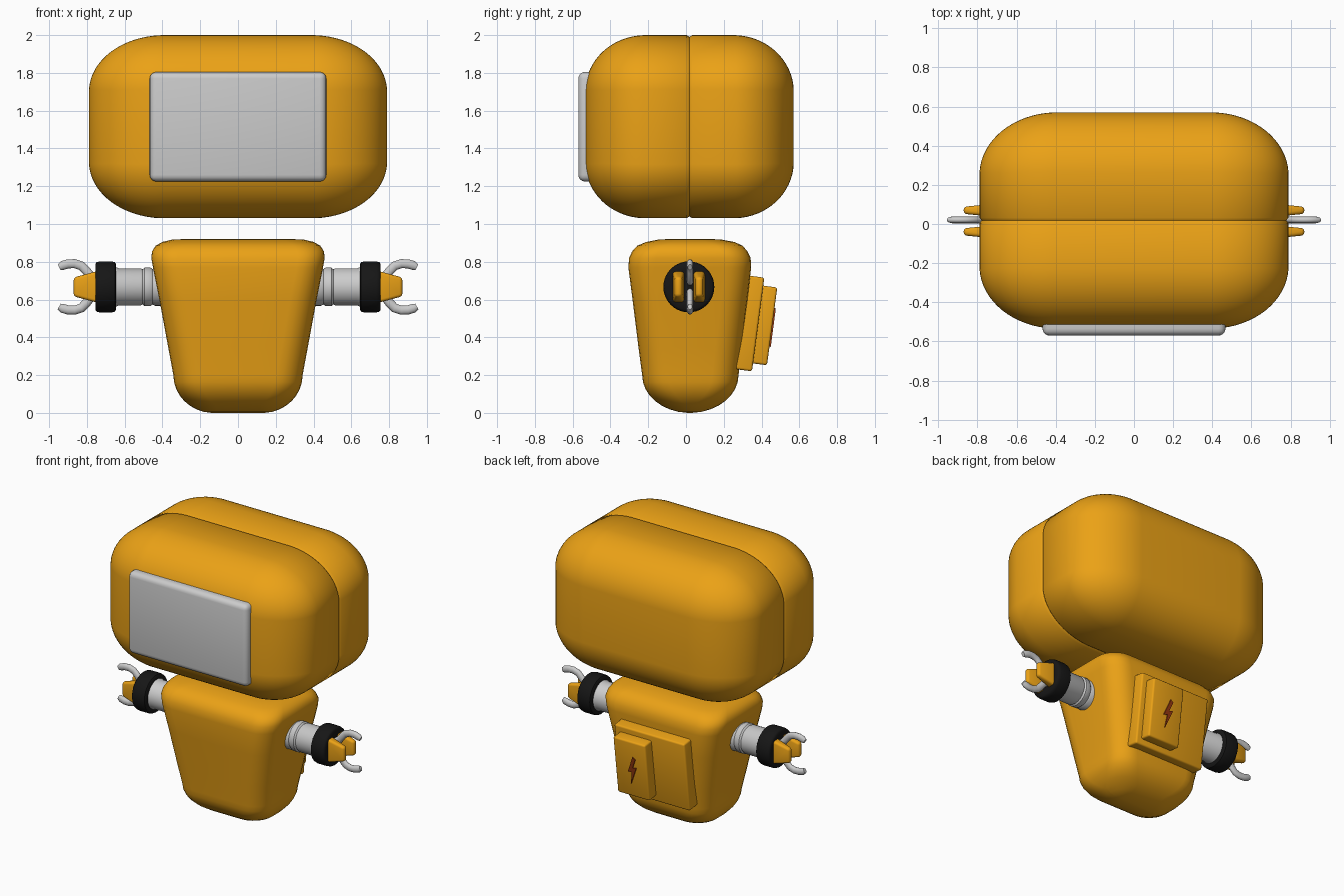
import bpy, bmesh, math
from mathutils import Vector, Matrix

if "Cube" in bpy.data.objects:
    bpy.data.objects.remove(bpy.data.objects["Cube"])


def material(name, col):
    m = bpy.data.materials.new(name)
    m.diffuse_color = (*col, 1)
    m.use_nodes = True
    m.node_tree.nodes["Principled BSDF"].inputs["Base Color"].default_value = m.diffuse_color
    return m


ORANGE = material("orange_paint", (0.83, 0.36, 0.008))
BLACK = material("black_rubber", (0.008, 0.008, 0.008))
RED = material("dark_red", (0.3, 0.04, 0.005))


def finish(bm, name, mat=None, mirror=False, angle=40):
    bmesh.ops.recalc_face_normals(bm, faces=bm.faces[:])
    me = bpy.data.meshes.new(name)
    bm.to_mesh(me)
    bm.free()
    me.shade_smooth()
    me.set_sharp_from_angle(angle=math.radians(angle))
    ob = bpy.data.objects.new(name, me)
    bpy.context.collection.objects.link(ob)
    if mat:
        me.materials.append(mat)
    if mirror:
        ob.modifiers.new("mirror", 'MIRROR').use_mirror_merge = False
    return ob


def box(name, centre, size, bevel, mat=None, tilt=0, segments=3):
    bm = bmesh.new()
    bmesh.ops.create_cube(bm, size=1, matrix=Matrix.Diagonal((*size, 1)))
    bmesh.ops.bevel(bm, geom=bm.edges[:], offset=bevel, segments=segments,
                    profile=0.5, affect='EDGES')
    bm.transform(Matrix.Translation(centre) @ Matrix.Rotation(tilt, 4, 'X'))
    return finish(bm, name, mat)


def skin(bm, rings):
    """Bridge equal rings of points and cap both ends."""
    vs = [[bm.verts.new(p) for p in r] for r in rings]
    n = len(vs[0])
    for a, b in zip(vs, vs[1:]):
        for i in range(n):
            bm.faces.new((a[i], a[(i + 1) % n], b[(i + 1) % n], b[i]))
    bm.faces.new(vs[0])
    bm.faces.new(vs[-1])


# Head: rounded box with elliptical corners and a seam groove round the middle
centre, half, rad = Vector((0, 0.018, 1.515)), (0.79, 0.553, 0.485), (0.40, 0.32, 0.30)
bm = bmesh.new()
bmesh.ops.create_cube(bm, size=2)
bmesh.ops.subdivide_edges(bm, edges=bm.edges[:], cuts=16, use_grid_fill=True)
for v in bm.verts:
    p = Vector([math.tan(c * math.pi / 4) for c in v.co]).normalized()
    v.co = centre + Vector([math.copysign(half[i] - rad[i], p[i]) + rad[i] * p[i]
                            for i in range(3)])
for dy in (-0.014, 0, 0.014):
    bmesh.ops.bisect_plane(bm, geom=bm.verts[:] + bm.edges[:] + bm.faces[:],
                           plane_co=centre + Vector((0, dy, 0)), plane_no=(0, 1, 0))
for v in bm.verts:
    if abs(v.co.y - centre.y) < 1e-4:
        d = Vector((v.co.x, 0, v.co.z - centre.z))
        v.co -= d.normalized() * 0.012
finish(bm, "head", ORANGE, angle=60)

# Face screen
box("face_screen", (0, -0.51, 1.515), (0.935, 0.12, 0.58), 0.035, segments=4)


# Body: lofted rounded rectangles, tapering to a round bottom
def section(z, hx, y0, y1, steps=7):
    cy, hy = (y0 + y1) / 2, (y1 - y0) / 2
    r = min(0.14, hx, hy)
    pts = []
    for q, (sx, sy) in enumerate(((1, 1), (-1, 1), (-1, -1), (1, -1))):
        for k in range(steps):
            a = (q + k / (steps - 1)) * math.pi / 2
            pts.append((sx * (hx - r * 0.999) + r * math.cos(a),
                        cy + sy * (hy - r * 0.999) + r * math.sin(a), z))
    return pts


rings = []
for i in range(9):
    a = math.radians(87 * (1 - i / 8))
    c = math.cos(a)
    rings.append(section(0.2 - 0.2 * math.sin(a), 0.13 + 0.212 * c,
                         0.02 - 0.252 * c, 0.02 + 0.258 * c))
for s in ((0.35, 0.37, -0.252, 0.296), (0.6, 0.416, -0.283, 0.325),
          (0.77, 0.45, -0.305, 0.345), (0.82, 0.459, -0.301, 0.342),
          (0.855, 0.455, -0.285, 0.325), (0.885, 0.436, -0.258, 0.30),
          (0.905, 0.40, -0.21, 0.255), (0.917, 0.35, -0.15, 0.19),
          (0.92, 0.29, -0.10, 0.14)):
    rings.append(section(*s))
bm = bmesh.new()
skin(bm, rings)
finish(bm, "body", ORANGE, angle=60)

# Arms: turned parts along x, mirrored to the other side
AY, AZ = 0.015, 0.667


def turned(name, profile, mat=None):
    bm = bmesh.new()
    skin(bm, [[(x, AY + r * math.cos(t), AZ + r * math.sin(t))
               for t in (math.tau * k / 40 for k in range(40))] for x, r in profile])
    finish(bm, name, mat, mirror=True)


turned("arm", [(0.33, 0.10), (0.44, 0.10), (0.452, 0.094), (0.464, 0.102), (0.495, 0.102),
               (0.505, 0.093), (0.515, 0.098), (0.63, 0.098), (0.642, 0.103), (0.67, 0.103)])
turned("wrist_ring", [(0.645, 0.10), (0.645, 0.120), (0.652, 0.131), (0.668, 0.135),
                      (0.732, 0.135), (0.748, 0.131), (0.755, 0.122), (0.755, 0.09),
                      (0.748, 0.06)], BLACK)

# Thumb pads: tapered rounded blocks, two per hand
for side, label in ((-1, "front"), (1, "back")):
    bm = bmesh.new()
    bmesh.ops.create_cube(bm, size=1)
    for v in bm.verts:
        tip = v.co.x > 0
        v.co = Vector((0.87 if tip else 0.73,
                       AY + side * 0.055 + v.co.y * (0.036 if tip else 0.064),
                       AZ + v.co.z * (0.10 if tip else 0.175)))
    bmesh.ops.bevel(bm, geom=bm.edges[:], offset=0.015, segments=3,
                    profile=0.5, affect='EDGES')
    finish(bm, label + "_hand_pad", ORANGE, mirror=True)

# Claws: curved rods above and below
path = [(0.74, 0.03), (0.775, 0.05), (0.803, 0.085), (0.83, 0.112), (0.865, 0.123),
        (0.90, 0.122), (0.93, 0.113), (0.947, 0.104)]
for side, label in ((1, "upper"), (-1, "lower")):
    rings = []
    for i, (x, z) in enumerate(path):
        a, b = path[max(i - 1, 0)], path[min(i + 1, len(path) - 1)]
        t = Vector((b[0] - a[0], b[1] - a[1])).normalized()
        r = 0.017 if i == len(path) - 1 else 0.024
        rings.append([(x - t.y * r * math.cos(k), AY + 0.006 + 0.72 * r * math.sin(k),
                       AZ + side * (z + t.x * r * math.cos(k)))
                      for k in (math.tau * j / 12 for j in range(12))])
    bm = bmesh.new()
    skin(bm, rings)
    finish(bm, label + "_claw", None, mirror=True, angle=50)

# Back pack: tilted base plate with a smaller raised cover
TILT = -0.131
normal = Vector((0, math.cos(TILT), math.sin(TILT)))
box("pack_base", Vector((0, 0.382, 0.468)) - normal * 0.07, (0.55, 0.14, 0.5),
    0.012, ORANGE, TILT)
box("pack_cover", Vector((0.11, 0.456, 0.458)) - normal * 0.05, (0.25, 0.10, 0.415),
    0.012, ORANGE, TILT)

# Lightning mark on the cover
outline = [(0.012, 0.105), (-0.034, -0.015), (-0.004, -0.008), (-0.016, -0.10),
           (0.036, 0.03), (0.006, 0.022), (0.032, 0.09)]
bm = bmesh.new()
face = bm.faces.new([bm.verts.new((-x, 0, z)) for x, z in outline])
ext = bmesh.ops.extrude_face_region(bm, geom=[face])
for v in ext["geom"]:
    if isinstance(v, bmesh.types.BMVert):
        v.co.y += 0.01
bm.transform(Matrix.Translation(Vector((0.10, 0.456, 0.45)) - normal * 0.004)
             @ Matrix.Rotation(TILT, 4, 'X'))
finish(bm, "lightning_mark", RED)
